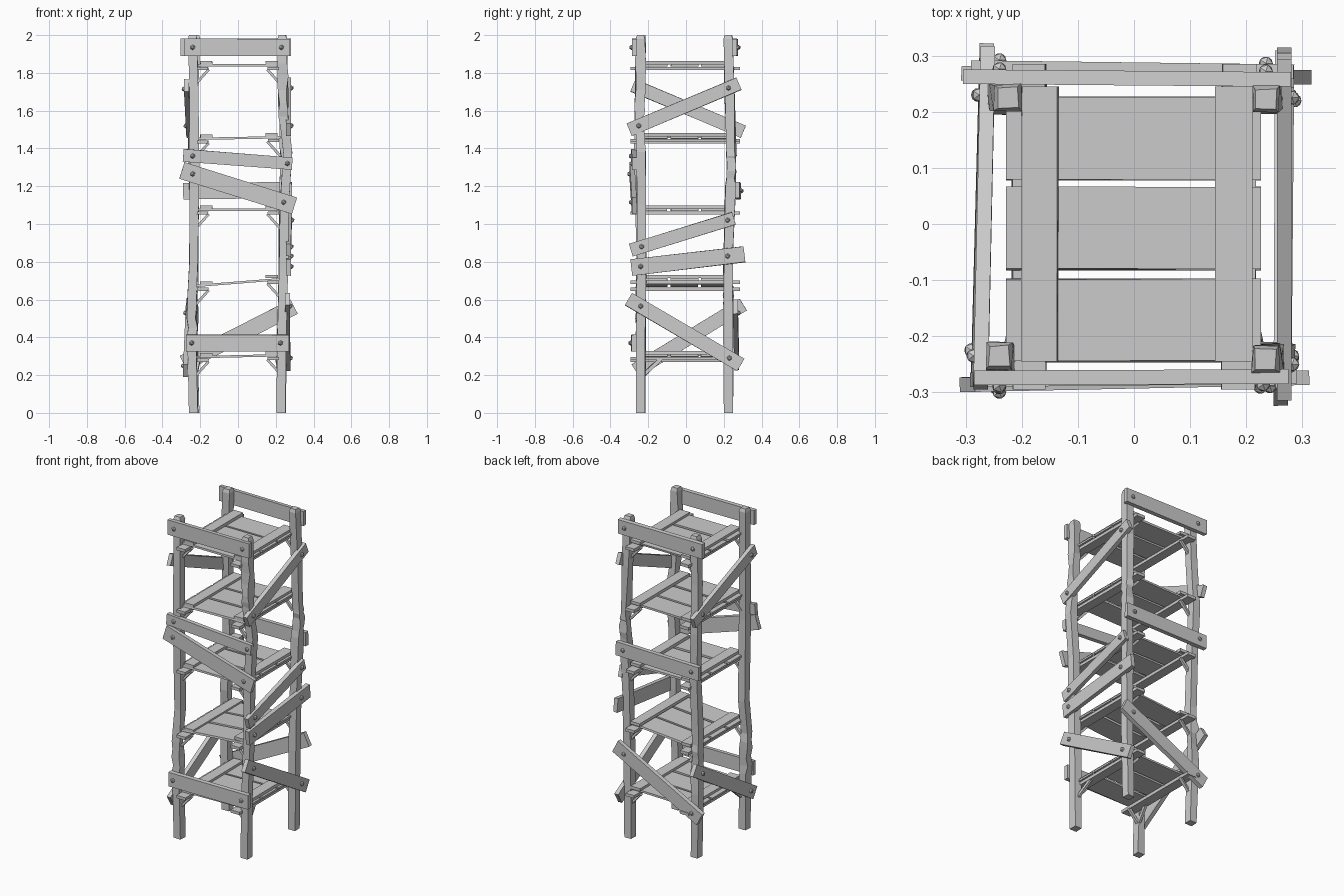
import bpy, bmesh, math, random
from mathutils import Vector, Matrix

random.seed(4)
if "Cube" in bpy.data.objects:
    bpy.data.objects.remove(bpy.data.objects["Cube"])

wood = bpy.data.materials.new("pale_grey")
wood.use_nodes = True
GREY = (0.6, 0.6, 0.6, 1)
wood.diffuse_color = GREY
wood.node_tree.nodes["Principled BSDF"].inputs["Base Color"].default_value = GREY


def finish(name, bm):
    bmesh.ops.recalc_face_normals(bm, faces=bm.faces)
    mesh = bpy.data.meshes.new(name)
    bm.to_mesh(mesh)
    bm.free()
    mesh.materials.append(wood)
    obj = bpy.data.objects.new(name, mesh)
    bpy.context.collection.objects.link(obj)
    return obj


def bar(name, start, end, width, thick, outward, jitter=0.002):
    """Sawn timber between two points; thickness lies along outward."""
    start, end = Vector(start), Vector(end)
    along = (end - start).normalized()
    side = Vector(outward).cross(along).normalized()
    out = along.cross(side)
    frame = Matrix((along, side, out)).transposed().to_4x4()
    frame.translation = (start + end) / 2
    bm = bmesh.new()
    bmesh.ops.create_cube(bm, size=1)
    for v in bm.verts:
        v.co *= Vector(((end - start).length, width, thick))[:] and 1
        v.co.x *= (end - start).length
        v.co.y = v.co.y * width + random.uniform(-jitter, jitter)
        v.co.z *= thick
    bm.transform(frame)
    return finish(name, bm)


def bolt(name, at, outward):
    """Faceted domed bolt head sunk into a plank."""
    bm = bmesh.new()
    bmesh.ops.create_icosphere(bm, subdivisions=1, radius=0.014)
    bm.transform(Matrix.Translation(Vector(at) + Vector(outward) * 0.014))
    finish(name, bm)


def nailed_plank(name, a, b, width, outward, over=(0.05, 0.05), thick=0.026):
    """Side plank with a bolt near each end."""
    a, b = Vector(a), Vector(b)
    along = (b - a).normalized()
    bar(name, a - along * over[0], b + along * over[1], width, thick, outward)
    for n, p in enumerate((a, b)):
        bolt(f"{name}_bolt_{n + 1}", p, outward)


def post(name, path, rough):
    """Crooked square post through a few centres, rougher in one height band."""
    bm = bmesh.new()
    rings = []
    heights = sorted({p[0] for p in path} | {rough[0] + i * (rough[1] - rough[0]) / 5 for i in range(6)})
    for z in heights:
        lo = max((p for p in path if p[0] <= z), key=lambda p: p[0])
        hi = min((p for p in path if p[0] >= z), key=lambda p: p[0])
        t = (z - lo[0]) / (hi[0] - lo[0]) if hi[0] > lo[0] else 0
        x, y = (lo[k] + (hi[k] - lo[k]) * t for k in (1, 2))
        half = 0.018 if z >= 2 else 0.024
        amp = 0.006 if rough[0] <= z <= rough[1] else 0.002
        rings.append([bm.verts.new((x + sx * half + random.uniform(-amp, amp),
                                    y + sy * half + random.uniform(-amp, amp), z))
                      for sx, sy in ((-1, -1), (1, -1), (1, 1), (-1, 1))])
    for low, high in zip(rings, rings[1:]):
        for i in range(4):
            j = (i + 1) % 4
            bm.faces.new((low[i], low[j], high[j], high[i]))
    bm.faces.new(rings[0])
    bm.faces.new(rings[-1])
    finish(name, bm)


# Four crooked corner posts
post("front_left_post", [(0, .228, -.24), (.35, .23, -.24), (.75, .24, -.235), (1.1, .245, -.235),
                         (1.38, .262, -.238), (1.6, .24, -.245), (1.98, .235, -.24), (2, .235, -.24)], (1.5, 1.85))
post("front_right_post", [(0, -.235, -.24), (.35, -.24, -.24), (.6, -.25, -.24), (.8, -.235, -.235),
                          (1.3, -.23, -.25), (1.7, -.235, -.245), (1.98, -.24, -.235), (2, -.24, -.235)], (.35, .6))
post("back_left_post", [(0, .228, .225), (.5, .235, .22), (.9, .24, .225), (1.35, .25, .24),
                        (1.7, .24, .232), (1.98, .235, .222), (2, .235, .222)], (1.2, 1.4))
post("back_right_post", [(0, -.23, .225), (.4, -.24, .23), (.75, -.235, .22), (1.1, -.23, .235),
                         (1.4, -.24, .24), (1.7, -.235, .225), (1.98, -.225, .225), (2, -.225, .225)], (.5, .7))

# Five decks: bearers below, three boards across, two cleats on top
UP = (0, 0, 1)
for n, (z, tilt) in enumerate(((.30, .005), (.69, .018), (1.075, 0), (1.455, .004), (1.84, 0)), 1):
    for y in (-.172, -.008, .152):
        bar(f"deck_{n}_board", (-.228, y, z - tilt), (.226, y, z + tilt), .146, .012, UP)
    for s, label in ((-1, "right"), (1, "left")):
        dz = z + s * tilt
        bar(f"deck_{n}_{label}_bearer", (s * .187, -.295, dz - .017), (s * .187, .285, dz - .017), .06, .018, UP)
        cx = .178 if s > 0 else -.168
        bar(f"deck_{n}_{label}_cleat", (cx, -.245, dz + .014), (cx, .245, dz + .014), .064, .018, UP)
        # Small diagonal struts from posts to deck
        for y, end in ((-.232, "front"), (.222, "back")):
            bar(f"deck_{n}_{label}_{end}_strut", (s * .225, y, dz - .1), (s * .155, y, dz - .022), .018, .014, (s, 0, -1))

# Lowest deck also has struts running front to back
for s in (-1, 1):
    bar("lower_side_strut", (s * .225, -.225, .2), (s * .205, -.135, .285), .02, .015, (s, 0, 0))

# Front planks
FRONT, BACK, LEFT, RIGHT = (0, -1, 0), (0, 1, 0), (1, 0, 0), (-1, 0, 0)
nailed_plank("front_top_plank", (-.24, -.274, 1.935), (.23, -.272, 1.935), .09, FRONT, (.045, .045))
nailed_plank("front_upper_plank", (-.24, -.277, 1.36), (.262, -.272, 1.32), .065, FRONT, (.05, .025))
nailed_plank("front_middle_plank", (-.24, -.285, 1.265), (.242, -.275, 1.115), .09, FRONT, (.06, .06))
nailed_plank("front_lower_plank", (-.245, -.278, .37), (.225, -.276, .37), .088, FRONT, (.03, .045))

# Back planks
nailed_plank("back_top_plank", (-.24, .262, 1.935), (.235, .258, 1.935), .09, BACK, (.065, .045))
nailed_plank("back_middle_plank", (-.24, .278, 1.175), (.235, .272, 1.18), .085, BACK)
nailed_plank("back_lower_plank", (-.235, .268, .29), (.235, .262, .53), .085, BACK, (.06, .07))

# Left side planks
nailed_plank("left_top_plank", (.268, -.25, 1.52), (.268, .225, 1.72), .07, LEFT, (.055, .06))
nailed_plank("left_upper_plank", (.268, -.235, .88), (.272, .22, 1.02), .068, LEFT, (.06, .035))
nailed_plank("left_middle_plank", (.268, -.24, .775), (.268, .22, .83), .085, LEFT, (.05, .09))
nailed_plank("left_lower_plank", (.262, -.24, .565), (.264, .23, .29), .075, LEFT, (.075, .07))

# Right side planks
nailed_plank("right_top_plank", (-.272, -.235, 1.715), (-.262, .23, 1.52), .07, RIGHT, (.05, .08))
nailed_plank("right_lower_plank", (-.276, -.225, .25), (-.264, .23, .53), .075, RIGHT, (.05, .085))
